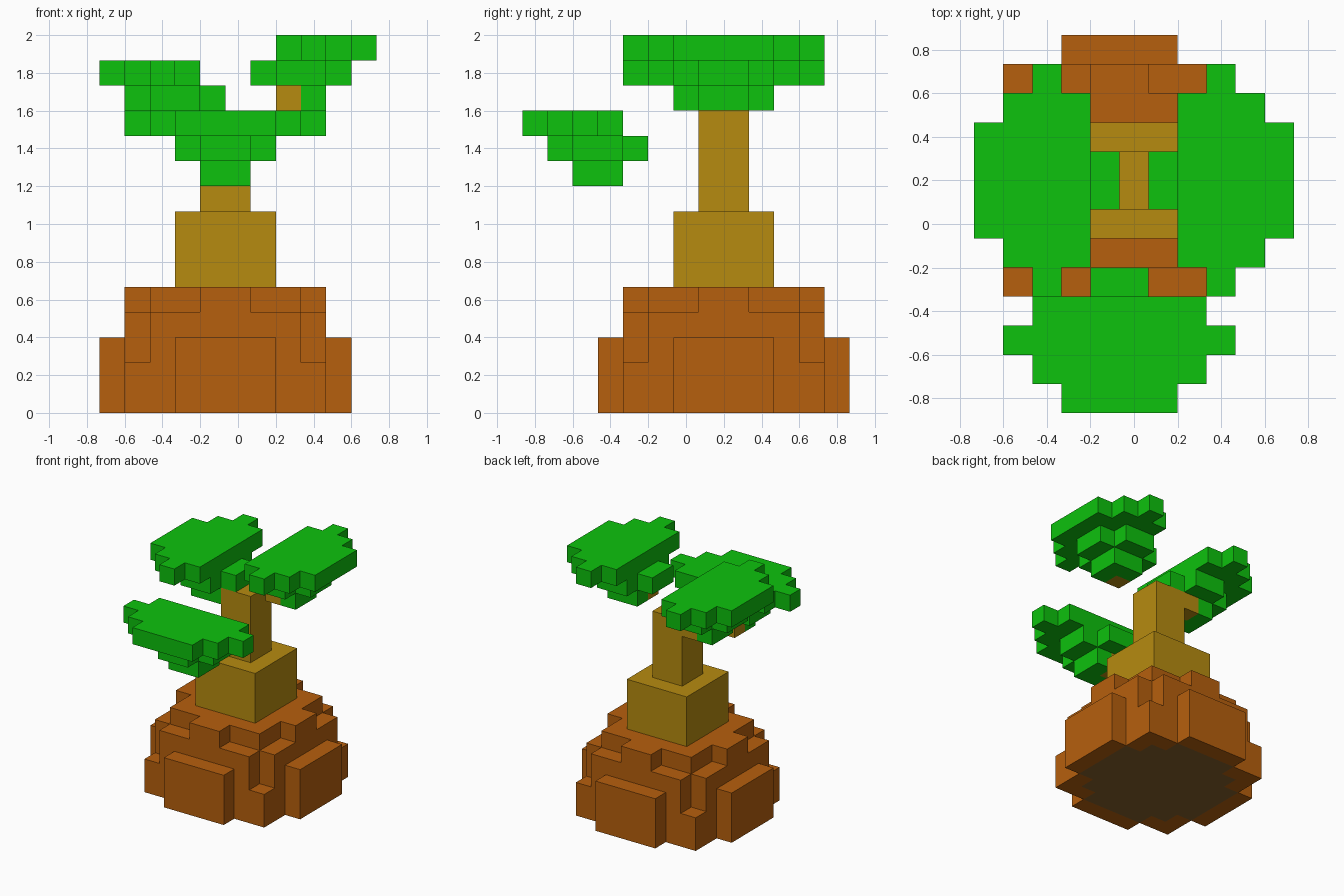
import bpy
import bmesh
from mathutils import Vector
from itertools import product

if "Cube" in bpy.data.objects:
    bpy.data.objects.remove(bpy.data.objects["Cube"])

U = 2 / 15                                # edge of one block
ORIGIN = Vector((-5.5 * U, -6.5 * U, 0))  # corner of block (0, 0, 0)


def box(x0, x1, y0, y1, z0, z1):
    """Set of blocks filling a range."""
    return set(product(range(x0, x1), range(y0, y1), range(z0, z1)))


def material(name, rgb):
    m = bpy.data.materials.new(name)
    m.diffuse_color = (*rgb, 1)
    m.use_nodes = True
    m.node_tree.nodes["Principled BSDF"].inputs["Base Color"].default_value = m.diffuse_color
    return m


clay = material("orange_clay", (0.47, 0.115, 0.004))
bark = material("ochre_bark", (0.47, 0.26, 0.005))
green = material("leaf_green", (0.004, 0.54, 0.004))
earth = material("dark_earth", (0.24, 0.12, 0.025))

parts = {}

# Pot: square body with notched corners, four side slabs and a stepped rim
corners = set(product((1, 8), (4, 11), (2, 3)))
pot = {c for c in box(1, 9, 4, 12, 0, 4) if c not in corners}
pot |= box(3, 7, 3, 13, 0, 3) | box(0, 10, 6, 10, 0, 3)
pot |= box(2, 8, 5, 11, 4, 5) | box(4, 6, 4, 12, 4, 5) | box(1, 9, 7, 9, 4, 5)

# Earth showing in the underside, one block in from the pot wall
soil = box(2, 8, 5, 11, 0, 1) | box(3, 7, 4, 12, 0, 1) | box(1, 9, 6, 10, 0, 1)
parts["pot"] = (pot - soil, clay)
parts["pot_soil"] = (soil, earth)

# Trunk: wide foot and narrow upper stem
parts["trunk_base"] = (box(3, 7, 6, 10, 5, 8), bark)
parts["trunk_stem"] = (box(4, 6, 7, 9, 8, 12), bark)

# Leaf in local blocks: first axis runs inward from the tip, second across
LEAF = (box(0, 1, -2, 2, 2, 3) | box(1, 2, -3, 3, 2, 3)
        | box(2, 3, -4, 4, 2, 3) | box(3, 4, -3, 3, 2, 3)
        | box(1, 5, -1, 1, 1, 2) | box(2, 4, -2, 2, 1, 2)
        | box(2, 4, -1, 1, 0, 1))
TWIG = {(3, -1, 0)}


# The same leaf turned to the front, right and left at three heights
turns = {
    "front": lambda a, b, z: (5 + b, a, 9 + z),
    "right": lambda a, b, z: (10 - a, 8 + b, 12 + z),
    "left": lambda a, b, z: (a, 7 - b, 11 + z),
}
for side, turn in turns.items():
    parts[side + "_leaf"] = ({turn(*c) for c in LEAF - TWIG}, green)
    parts[side + "_twig"] = ({turn(*c) for c in TWIG}, bark)

occupied = set().union(*(cells for cells, _ in parts.values()))


def build(name, cells, mat):
    """Mesh the exposed block sides and merge flat areas."""
    bm = bmesh.new()
    verts = {}

    def vert(p):
        if p not in verts:
            verts[p] = bm.verts.new(ORIGIN + Vector(p) * U)
        return verts[p]

    for cell in sorted(cells):
        for axis, sign in product(range(3), (-1, 1)):
            near = list(cell)
            near[axis] += sign
            if tuple(near) in occupied:
                continue
            loop = []
            for i, j in ((0, 0), (1, 0), (1, 1), (0, 1)):
                p = list(cell)
                p[axis] += sign > 0
                p[(axis + 1) % 3] += i
                p[(axis + 2) % 3] += j
                loop.append(vert(tuple(p)))
            bm.faces.new(loop if sign > 0 else loop[::-1])
    bmesh.ops.dissolve_limit(bm, angle_limit=0.01, verts=bm.verts[:],
                             edges=bm.edges[:])
    mesh = bpy.data.meshes.new(name)
    bm.to_mesh(mesh)
    bm.free()
    mesh.materials.append(mat)
    bpy.context.collection.objects.link(bpy.data.objects.new(name, mesh))


for name, (cells, mat) in parts.items():
    build(name, cells, mat)
